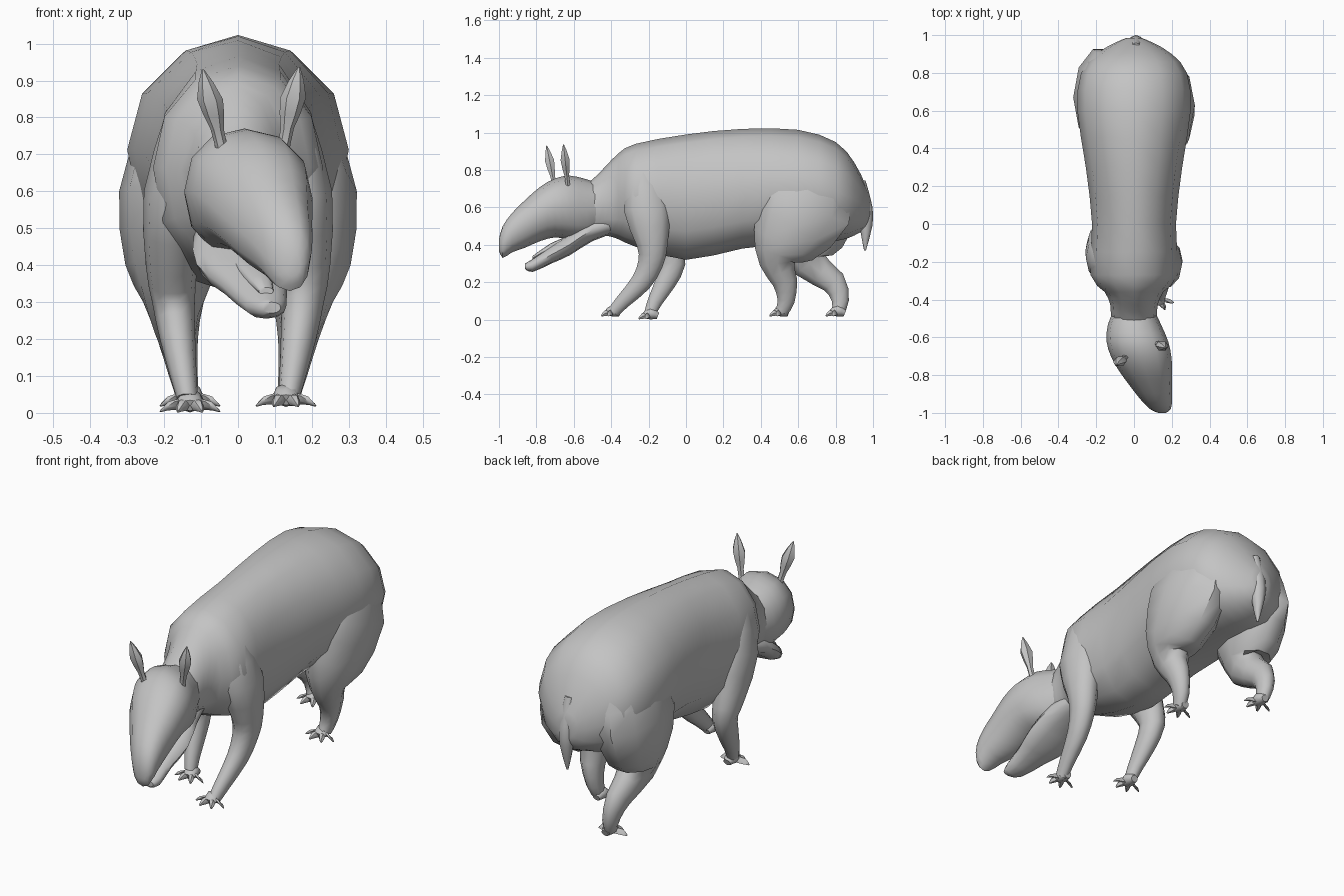
import bpy, bmesh, math
from mathutils import Vector

if "Cube" in bpy.data.objects:
    bpy.data.objects.remove(bpy.data.objects["Cube"], do_unlink=True)

GREY = (.55, .55, .55, 1)
hide = bpy.data.materials.new("hide grey")
hide.use_nodes = True
hide.diffuse_color = GREY
hide.node_tree.nodes["Principled BSDF"].inputs["Base Color"].default_value = GREY


def refine(keys):
    """Add a ring halfway between neighbouring keys, following a smooth curve."""
    keys = [Vector(key) for key in keys]
    last = len(keys) - 1
    rings = []
    for i in range(last):
        before, after = keys[max(i - 1, 0)], keys[min(i + 2, last)]
        middle = (keys[i] + keys[i + 1]) * 9 / 16 - (before + after) / 16
        rings += [keys[i], middle]
    return rings + [keys[last]]


def loft(name, keys, sides=10, upper_power=2, lower_power=2, upright=False):
    """Skin a row of rings (x, y, z, half width, half depth) set across the path."""
    bm = bmesh.new()
    rings = refine(keys)
    centres = [Vector(ring[:3]) for ring in rings]
    across = Vector((1, 0, 0))
    loops = []
    for i, ring in enumerate(rings):
        along = centres[min(i + 1, len(rings) - 1)] - centres[max(i - 1, 0)]
        up = Vector((0, 0, 1)) if upright else along.cross(across).normalized()
        loop = []
        for k in range(sides):
            angle = math.tau * k / sides
            power = upper_power if k < sides / 2 else lower_power
            c, s = (math.copysign(abs(v) ** (2 / power), v)
                    for v in (math.cos(angle), math.sin(angle)))
            loop.append(bm.verts.new(centres[i] + across * ring[3] * c + up * ring[4] * s))
        loops.append(loop)
    for lower, upper in zip(loops, loops[1:]):
        for k in range(sides):
            n = (k + 1) % sides
            bm.faces.new((lower[k], lower[n], upper[n], upper[k]))
    bm.faces.new(loops[0])
    bm.faces.new(loops[-1])
    bmesh.ops.recalc_face_normals(bm, faces=bm.faces)
    mesh = bpy.data.meshes.new(name)
    bm.to_mesh(mesh)
    bm.free()
    mesh.materials.append(hide)
    mesh.shade_smooth()
    mesh.set_sharp_from_angle(angle=math.radians(50))
    bpy.context.collection.objects.link(bpy.data.objects.new(name, mesh))


def turn(y):
    """Sideways bend of the head towards its left."""
    return .42 * max(0, -y - .5) ** 1.5


def slices(name, rows, upper_power=2.2, lower_power=2.2):
    """Loft upright slices (y, bottom, top, half width) along the bent spine."""
    loft(name, [(turn(y), y, (low + high) / 2, width, (high - low) / 2)
                for y, low, high, width in rows], 12, upper_power, lower_power, True)


def foot(name, x, y, floor):
    """Low paw with four splayed, clawed toes."""
    loft(name + "_paw", [(x, y + .04, floor + .02, .02, .018),
                         (x, y, floor + .033, .036, .032),
                         (x, y - .035, floor + .02, .03, .016)], 8)
    for toe in range(4):
        angle = math.radians(45 * (toe - 1.5))
        loft(f"{name}_toe_{toe + 1}",
             [(x + math.sin(angle) * reach, y - math.cos(angle) * reach * .8,
               floor + height, radius, radius)
              for reach, height, radius in ((.01, .025, .016), (.055, .019, .017),
                                            (.085, .004, .004))], 6)


LEG_HEIGHTS = (.8, .6, .4, .3, .2, .1, .04)


def leg(name, side, widths, depths, path, floor):
    """Leg bowed outwards at mid height, following a fore-and-aft path to its foot."""
    loft(name + "_leg", [(side * (.13 + .05 * math.sin(math.pi * z / .85)), y, z, w, d)
                         for y, z, w, d in zip(path, LEG_HEIGHTS, widths, depths)])
    foot(name + "_foot", side * .13, path[-1], floor)


# Trunk, with the neck running into the head
slices("torso", [
    (-.58, .48, .7, .09), (-.5, .45, .75, .12), (-.43, .45, .82, .125),
    (-.36, .43, .89, .155), (-.27, .39, .94, .23), (0, .32, .99, .222),
    (.3, .38, 1.02, .255), (.6, .41, 1.015, .3), (.8, .42, .95, .28),
    (.9, .45, .84, .2), (.96, .49, .72, .1), (.985, .54, .65, .04)], 2, 2.3)

# Head with a drooping snout, open jaw and tongue
slices("head", [
    (-.44, .49, .72, .1), (-.53, .43, .75, .14), (-.62, .43, .77, .163),
    (-.7, .44, .755, .16), (-.78, .42, .71, .14), (-.86, .385, .64, .11),
    (-.93, .36, .57, .083), (-.98, .33, .5, .055), (-1, .37, .43, .02)])
slices("lower_jaw", [
    (-.36, .47, .56, .08), (-.5, .42, .54, .12), (-.62, .345, .46, .13),
    (-.72, .3, .395, .09), (-.82, .255, .325, .055), (-.86, .27, .3, .025)])
slices("tongue", [(-.6, .4, .46, .06), (-.72, .36, .41, .045), (-.82, .32, .34, .02)])

# Leaf-shaped ears on narrow stems
for side, base, tip in (("right", (-.04, -.7, .7), (-.095, -.745, .93)),
                        ("left", (.12, -.63, .7), (.165, -.655, .937))):
    loft(side + "_ear", [(*Vector(base).lerp(tip, t), w, w * .8)
                         for t, w in ((0, .018), (.3, .018), (.65, .035), (1, .003))], 6)

# Legs in mid stride: both left legs reach forward
front = (.06, .085, .07, .058, .048, .036, .029)
front_depth = (.08, .13, .087, .07, .058, .042, .034)
hind = (.12, .152, .125, .082, .055, .039, .03)
hind_depth = (.2, .27, .185, .1, .07, .048, .036)
leg("left_front", 1, front, front_depth, (-.23, -.21, -.18, -.19, -.24, -.335, -.39), .015)
leg("right_front", -1, front, front_depth, (-.22, -.18, -.1, -.07, -.11, -.165, -.19), 0)
leg("left_hind", 1, hind, hind_depth, (.66, .63, .52, .49, .53, .535, .51), .015)
leg("right_hind", -1, hind, hind_depth, (.69, .67, .66, .66, .79, .825, .81), .015)

# Short tail hanging down the rump
loft("tail", [(.01, y, z, w, w) for y, z, w in (
    (.935, .74, .025), (.96, .6, .037), (.962, .5, .034), (.957, .37, .005))], 8)
